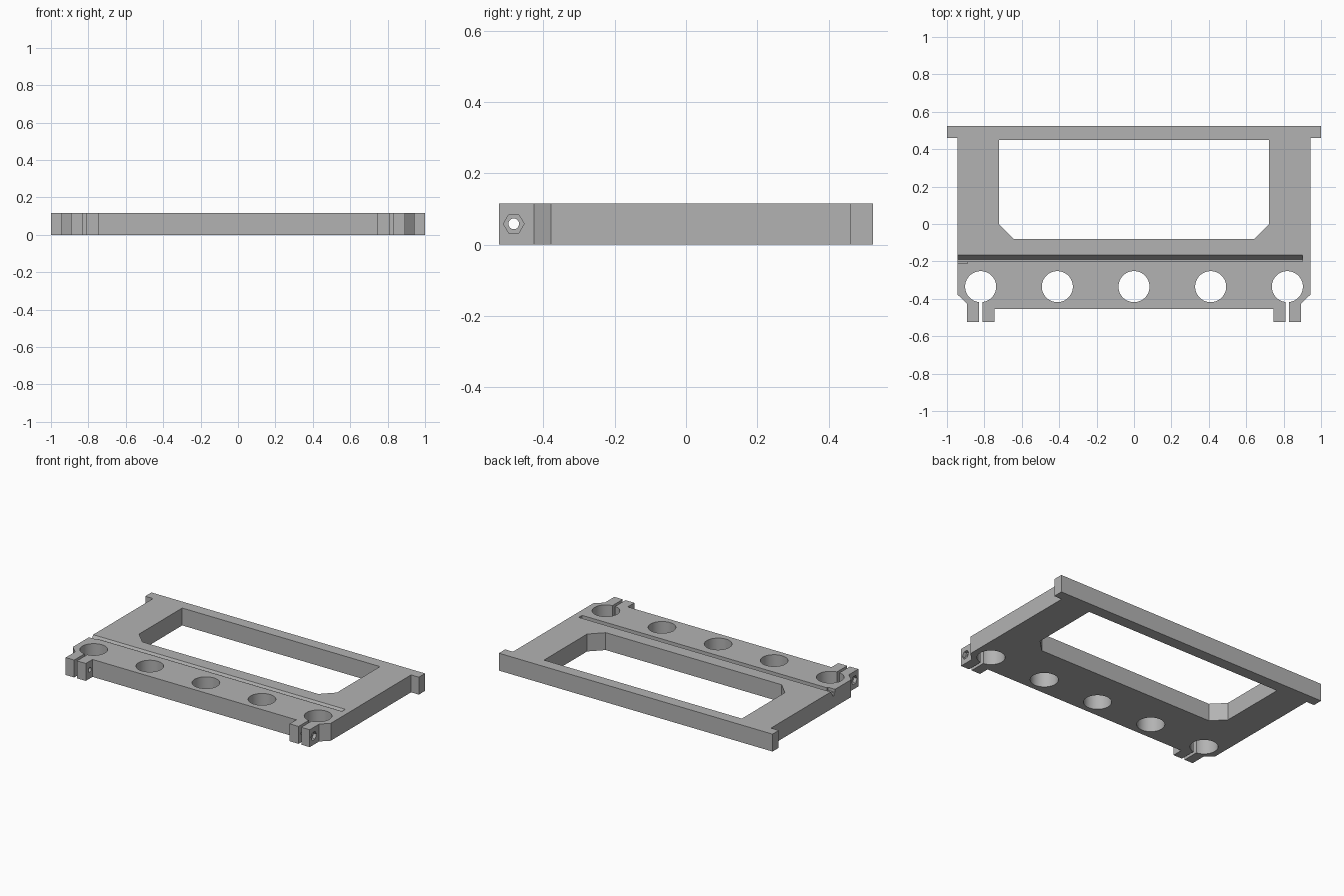
import bpy, bmesh, math
from mathutils import Matrix

if "Cube" in bpy.data.objects:
    bpy.data.objects.remove(bpy.data.objects["Cube"])

HEIGHT = 0.115
ROD_Y = -0.335
BOLT_Y, BOLT_Z = -0.483, 0.058

grey = bpy.data.materials.new("plain grey")
grey.use_nodes = True
grey.diffuse_color = (0.45, 0.45, 0.45, 1)
grey.node_tree.nodes["Principled BSDF"].inputs["Base Color"].default_value = (0.45, 0.45, 0.45, 1)


def finish(name, bm):
    bmesh.ops.recalc_face_normals(bm, faces=bm.faces)
    mesh = bpy.data.meshes.new(name)
    bm.to_mesh(mesh)
    bm.free()
    mesh.materials.append(grey)
    obj = bpy.data.objects.new(name, mesh)
    bpy.context.collection.objects.link(obj)
    return obj


def prism(name, points, direction):
    """Extrude a closed outline of 3D points along a direction."""
    bm = bmesh.new()
    face = bm.faces.new([bm.verts.new(p) for p in points])
    new = bmesh.ops.extrude_face_region(bm, geom=[face])["geom"]
    bmesh.ops.translate(bm, vec=direction,
                        verts=[v for v in new if isinstance(v, bmesh.types.BMVert)])
    return finish(name, bm)


def mirrored(half):
    return half + [(-x, y) for x, y in reversed(half)]


def flat_prism(name, outline, low, high):
    return prism(name, [(x, y, low) for x, y in outline], (0, 0, high - low))


def cylinder(name, place, radius, length, sides, along_x=False):
    bm = bmesh.new()
    turn = Matrix.Rotation(math.pi / 2, 4, 'Y') if along_x else Matrix()
    bmesh.ops.create_cone(bm, cap_ends=True, segments=sides, radius1=radius,
                          radius2=radius, depth=length,
                          matrix=Matrix.Translation(place) @ turn)
    return finish(name, bm)


# Plate with rear flange, chamfered front corners and clamp prongs
plate = flat_prism("frame_plate", mirrored([
    (1, 0.525), (1, 0.46), (0.943, 0.46), (0.943, -0.378), (0.892, -0.426),
    (0.892, -0.525), (0.745, -0.525), (0.745, -0.455)]), 0, HEIGHT)

cutters = []
# Large window with chamfered front corners
cutters.append(flat_prism("window_cutter", mirrored([
    (0.723, 0.45), (0.723, 0), (0.643, -0.08)]), -0.1, 0.3))

# Row of five rod holes
for i in range(-2, 3):
    cutters.append(cylinder("rod_hole_cutter", (i * 0.41, ROD_Y, 0.05), 0.083, 0.5, 64))

# Clamp slits, bolt holes and hexagonal nut recesses
for side in (-1, 1):
    cutters.append(flat_prism("slit_cutter", [
        (side * 0.81, -0.6), (side * 0.83, -0.6),
        (side * 0.83, ROD_Y), (side * 0.81, ROD_Y)], -0.1, 0.3))
    cutters.append(cylinder("bolt_hole_cutter", (side * 0.82, BOLT_Y, BOLT_Z),
                            0.015, 0.3, 32, True))
    cutters.append(cylinder("nut_recess_cutter", (side * 0.9, BOLT_Y, BOLT_Z),
                            0.029, 0.06, 6, True))

# Slanted groove, open at one end, with a small widened mouth
cutters.append(prism("groove_cutter", [
    (-1.1, -0.165, HEIGHT), (-1.1, -0.165, 0.2), (-1.1, -0.2, 0.2),
    (-1.1, -0.2, 0.075), (-1.1, -0.19, 0.075)], (2.0, 0, 0)))
cutters.append(flat_prism("groove_mouth_cutter", [
    (-1.1, -0.18), (-0.89, -0.18), (-0.89, -0.21), (-1.1, -0.21)], 0.095, 0.25))

bpy.ops.object.select_all(action='DESELECT')
bpy.context.view_layer.objects.active = plate
plate.select_set(True)
for cutter in cutters:
    cutter.hide_render = True
    cut = plate.modifiers.new(cutter.name, 'BOOLEAN')
    cut.operation = 'DIFFERENCE'
    cut.solver = 'EXACT'
    cut.object = cutter
    bpy.ops.object.modifier_apply(modifier=cut.name)
    bpy.data.objects.remove(cutter)

bpy.ops.object.shade_smooth_by_angle(angle=math.radians(30))
